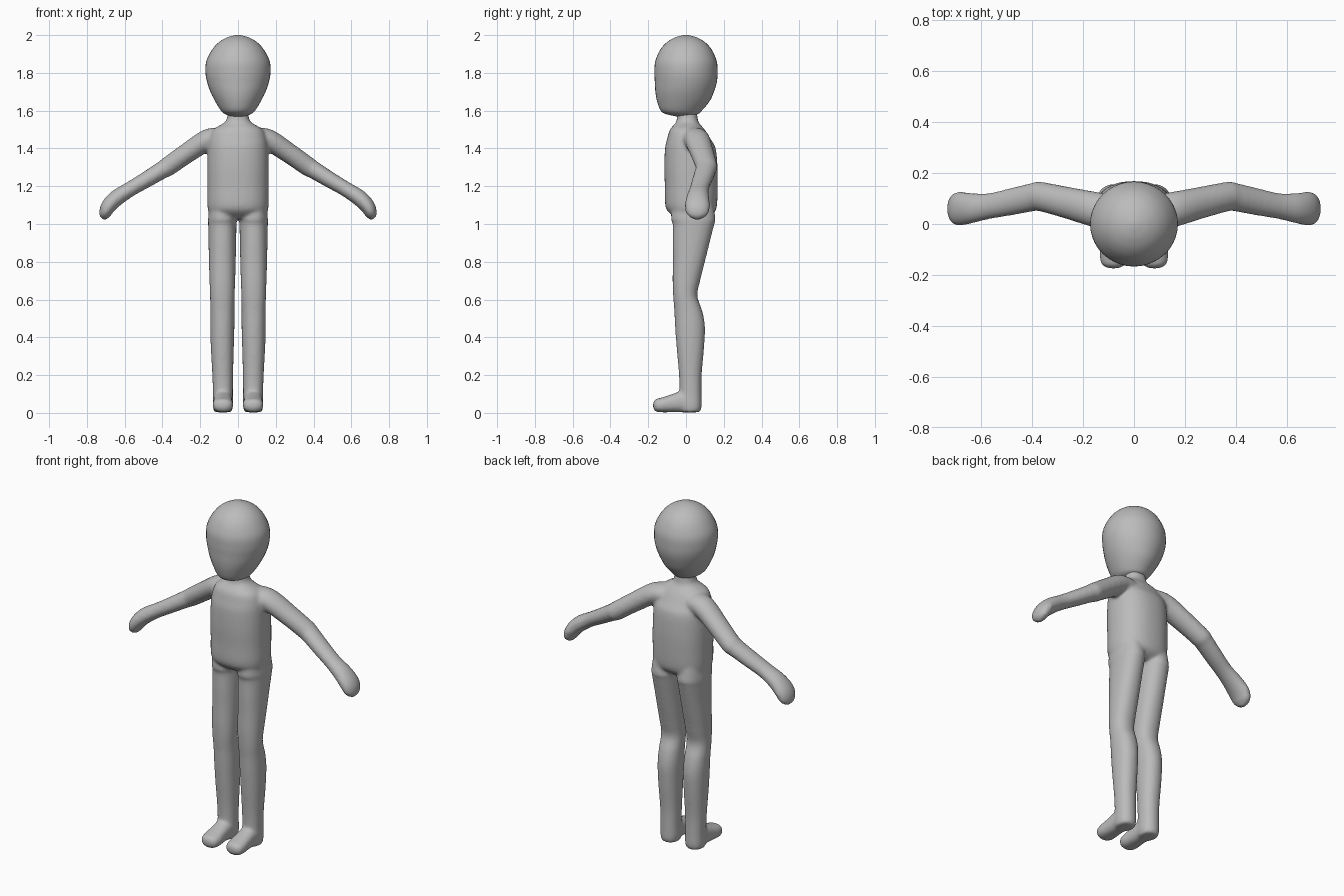
import bpy, bmesh, math
from mathutils import Vector

STEPS, SIDES = 5, 40

skin = bpy.data.materials.new("plain_grey")
skin.diffuse_color = (0.5, 0.5, 0.5, 1)


def smooth_keys(keys):
    """Catmull-Rom interpolation through (x, y, z, half_a, half_b) keys."""
    out = []
    for i in range(len(keys) - 1):
        p0, p1 = keys[max(i - 1, 0)], keys[i]
        p2, p3 = keys[i + 1], keys[min(i + 2, len(keys) - 1)]
        for k in range(STEPS):
            t = k / STEPS
            out.append([0.5 * (2 * b + (c - a) * t + (2 * a - 5 * b + 4 * c - d) * t * t
                               + (3 * b - a - 3 * c + d) * t ** 3)
                        for a, b, c, d in zip(p0, p1, p2, p3)])
    return out + [list(keys[-1])]


def loft(bm, keys, axis_a, axis_b=None, side=1, power=2.0):
    """Skin superellipse rings along the keys; without axis_b, rings follow the path."""
    rows = smooth_keys(keys)
    a_dir, rings = Vector(axis_a), []
    for i, (x, y, z, a, b) in enumerate(rows):
        if axis_b:
            b_dir = Vector(axis_b)
        else:
            path = Vector(rows[min(i + 1, len(rows) - 1)][:3]) - Vector(rows[max(i - 1, 0)][:3])
            b_dir = path.cross(a_dir).normalized()
        ring = []
        for k in range(SIDES):
            c, s = math.cos(2 * math.pi * k / SIDES), math.sin(2 * math.pi * k / SIDES)
            u = math.copysign(abs(c) ** (2 / power), c)
            v = math.copysign(abs(s) ** (2 / power), s)
            p = Vector((x, y, z)) + a_dir * a * u + b_dir * b * v
            ring.append(bm.verts.new((p.x * side, p.y, p.z)))
        rings.append(ring)
    for r, q in zip(rings, rings[1:]):
        for k in range(SIDES):
            n = (k + 1) % SIDES
            bm.faces.new((r[k], r[n], q[n], q[k]))
    bm.faces.new(rings[0])
    bm.faces.new(rings[-1])


def finish(bm, name):
    bmesh.ops.recalc_face_normals(bm, faces=bm.faces)
    for f in bm.faces:
        f.smooth = True
    mesh = bpy.data.meshes.new(name)
    bm.to_mesh(mesh)
    bm.free()
    mesh.materials.append(skin)
    obj = bpy.data.objects.new(name, mesh)
    bpy.context.collection.objects.link(obj)
    return obj


X, Y, Z = (1, 0, 0), (0, 1, 0), (0, 0, 1)

# Egg-shaped head with a forward chin
head = [(0, -.01, 1.566, .02, .02), (0, -.02, 1.58, .065, .08), (0, -.025, 1.60, .09, .109),
        (0, -.014, 1.65, .121, .139), (0, -.007, 1.70, .146, .155), (0, -.001, 1.75, .163, .164),
        (0, 0, 1.80, .172, .167), (0, 0, 1.86, .168, .163), (0, 0, 1.92, .139, .138),
        (0, 0, 1.96, .104, .104), (0, 0, 1.985, .064, .064), (0, 0, 1.997, .026, .026),
        (0, 0, 2.0, .004, .004)]
bm = bmesh.new()
loft(bm, head, X, Y)
finish(bm, "head")

# Torso with neck and shoulders
torso = [(0, .005, 1.60, .055, .052), (0, .007, 1.56, .058, .055), (0, .007, 1.535, .075, .062),
         (0, .007, 1.50, .13, .092), (0, .015, 1.45, .152, .115), (0, .023, 1.40, .16, .134),
         (0, .026, 1.30, .163, .141), (0, .028, 1.20, .163, .14), (0, .027, 1.10, .162, .137),
         (0, .03, 1.06, .152, .12), (0, .033, 1.03, .11, .08)]
# Arm from shoulder through elbow to a mitten hand
arm = [(.08, .045, 1.455, .07, .055), (.16, .058, 1.445, .07, .057), (.27, .085, 1.375, .063, .053),
       (.37, .108, 1.305, .058, .051), (.40, .105, 1.287, .056, .047), (.48, .088, 1.238, .054, .043),
       (.57, .07, 1.185, .051, .04), (.64, .062, 1.14, .06, .043), (.685, .06, 1.095, .067, .04),
       (.704, .06, 1.055, .058, .032), (.708, .06, 1.033, .035, .02), (.71, .06, 1.022, .01, .006)]
# Leg from hip to heel, with the knee set forward
leg = [(.085, .035, 1.15, .06, .10), (.083, .038, 1.03, .075, .118), (.083, .04, 1.0, .075, .11),
       (.083, .027, .90, .073, .098), (.083, .015, .80, .071, .085), (.083, .002, .70, .068, .073),
       (.083, -.004, .62, .065, .064), (.083, .012, .54, .064, .074), (.083, .021, .46, .064, .079),
       (.083, .023, .35, .061, .073), (.081, .023, .20, .055, .06), (.08, .024, .10, .053, .058),
       (.08, .024, .03, .053, .058), (.08, .024, .003, .045, .05)]
# Foot from heel to toe
foot = [(.08, .05, .05, .045, .045), (.08, 0, .06, .05, .057), (.08, -.04, .057, .05, .054),
        (.08, -.08, .05, .052, .047), (.08, -.13, .042, .055, .039), (.08, -.16, .04, .046, .033),
        (.08, -.172, .04, .025, .018), (.08, -.175, .04, .008, .006)]

bm = bmesh.new()
loft(bm, torso, X, Y, power=2.3)
for side in (1, -1):
    loft(bm, arm, Y, side=side)
    loft(bm, leg, X, Y, side=side, power=2.2)
    loft(bm, foot, X, Z, side=side, power=2.4)
body = finish(bm, "body")

# Fuse the limbs into one continuous soft skin
fuse = body.modifiers.new("fuse", 'REMESH')
fuse.mode = 'VOXEL'
fuse.voxel_size = 0.009
fuse.use_smooth_shade = True
soften = body.modifiers.new("soften", 'SMOOTH')
soften.factor = 0.5
soften.iterations = 8
